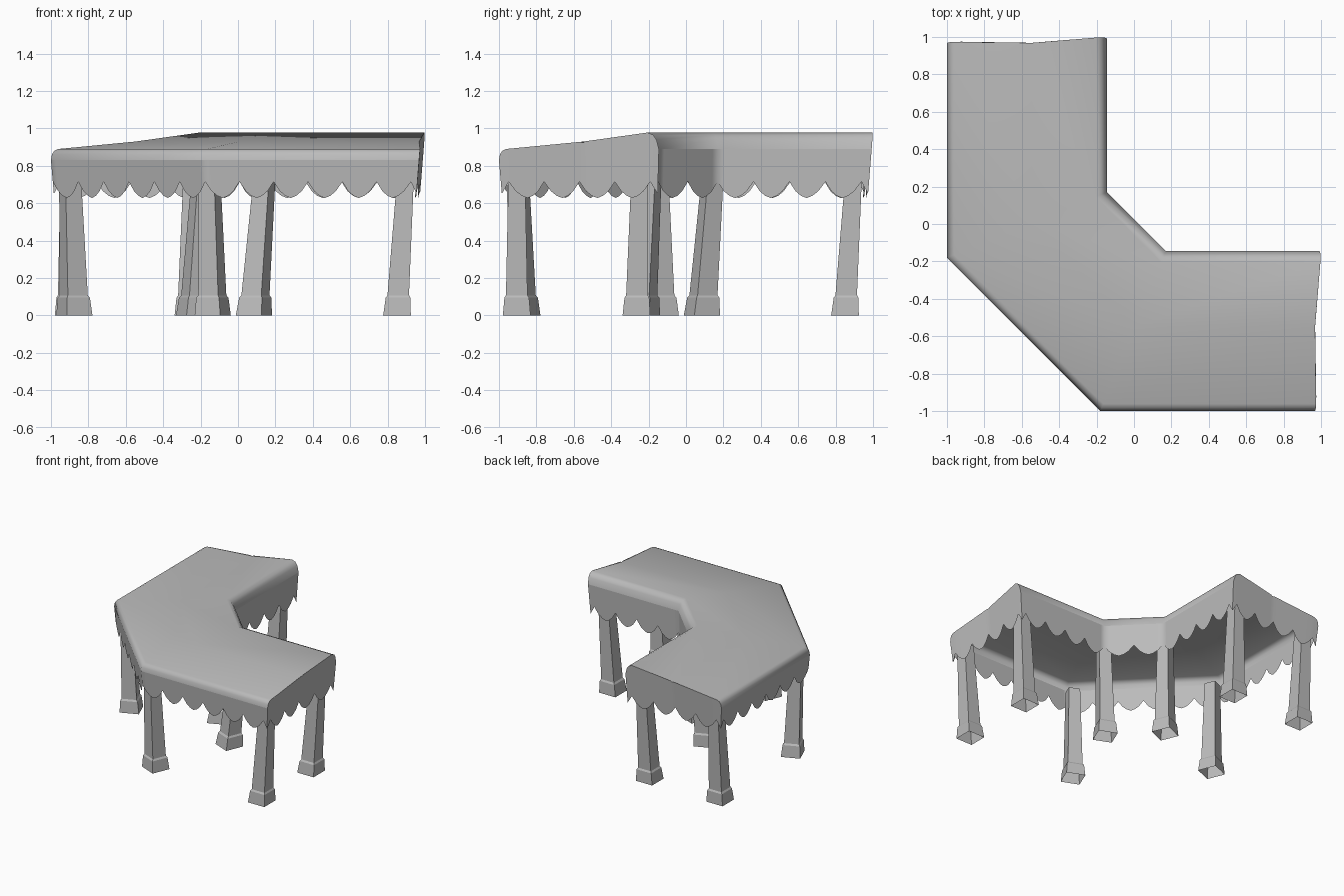
import bpy, bmesh
from math import radians
from mathutils import Vector, Matrix

cube = bpy.data.objects.get("Cube")
if cube:
    bpy.data.objects.remove(cube)

grey = bpy.data.materials.new("plain_grey")
grey.use_nodes = True
grey.diffuse_color = (0.5, 0.5, 0.5, 1)
grey.node_tree.nodes["Principled BSDF"].inputs["Base Color"].default_value = (0.5, 0.5, 0.5, 1)


def make_object(name, bm, angle):
    bmesh.ops.remove_doubles(bm, verts=bm.verts, dist=0.0005)
    bmesh.ops.recalc_face_normals(bm, faces=bm.faces)
    mesh = bpy.data.meshes.new(name)
    bm.to_mesh(mesh)
    bm.free()
    mesh.materials.append(grey)
    obj = bpy.data.objects.new(name, mesh)
    bpy.context.collection.objects.link(obj)
    bpy.ops.object.select_all(action='DESELECT')
    obj.select_set(True)
    bpy.context.view_layer.objects.active = obj
    bpy.ops.object.shade_smooth_by_angle(angle=radians(angle))
    return obj


# Plan of the bent canopy: outer and inner corner at each station
OUTER = [Vector(p) for p in ((-1, .98, 0), (-1, -.18, 0), (-.18, -1, 0), (.98, -1, 0))]
INNER = [Vector(p) for p in ((-.145, 1, 0), (-.145, .17, 0), (.17, -.145, 0), (1, -.145, 0))]
END_DIR = {0: Vector((0, 1, 0)), 3: Vector((1, 0, 0))}
# Roof section from outer eave to inner eave: (fraction across, height)
ROOF = [(0, .83), (.006, .86), (.02, .88), (.045, .89), (.53, .93),
        (.93, .978), (.965, .965), (.985, .94), (1, .89)]
TIP, VALLEY = .628, .715


def pos(i, f, z):
    """Point on a station; the end stations lean in and bow slightly."""
    p = OUTER[i].lerp(INNER[i], f)
    if i in END_DIR:
        bow = .018 * max(0, 1 - abs(f - .53) / .45)
        p = p - END_DIR[i] * ((.98 - z) * .08 + bow)
    return Vector((p.x, p.y, z))


def edge(side, z):
    """Fraction across at which the hanging walls stand."""
    return max(0, .83 - z) * .1 if side == 0 else 1 - max(0, .89 - z) * .03


def roof_z(f):
    for (f0, z0), (f1, z1) in zip(ROOF, ROOF[1:]):
        if f <= f1:
            return z0 + (z1 - z0) * (f - f0) / (f1 - f0)
    return ROOF[-1][1]


def scallops(n, start=0, end=0):
    """Hem of a wall as (fraction along, height)."""
    step = (1 - start - end) / n
    hem = [(0, .65)] if start else []
    for k in range(n):
        for u, z in ((0, VALLEY), (.18, .665), (.34, .64), (.5, TIP), (.66, .64), (.82, .665)):
            hem.append((start + (k + u) * step, z))
    hem.append((1 - end, VALLEY))
    if end:
        hem.append((1, .65))
    return hem


def hem_z(hem, t):
    for (t0, z0), (t1, z1) in zip(hem, hem[1:]):
        if t <= t1 + 1e-6:
            return z0 + (z1 - z0) * (t - t0) / (t1 - t0)
    return hem[-1][1]


def strip(bm, top, bottom):
    a = [bm.verts.new(p) for p in top]
    b = [bm.verts.new(p) for p in bottom]
    for k in range(len(a) - 1):
        bm.faces.new((a[k], a[k + 1], b[k + 1], b[k]))


canopy = bmesh.new()
# Roof sheet
for i in range(3):
    strip_rows = [[pos(j, f, z if j in (1, 2) or f != .53 else z - .005) for f, z in ROOF]
                  for j in (i, i + 1)]
    strip(canopy, *strip_rows)

# Scalloped side walls
for side, counts, gap in ((0, (6, 6, 6), .03), (1, (4, 2, 4), .05)):
    for i, n in enumerate(counts):
        hem = scallops(n, gap if i == 0 else 0, gap if i == 2 else 0)
        eave = ROOF[0][1] if side == 0 else ROOF[-1][1]

        def wall(t, z):
            f = edge(side, z)
            return pos(i, f, z).lerp(pos(i + 1, f, z), t)
        strip(canopy, [wall(t, eave) for t, z in hem], [wall(t, z) for t, z in hem])

# Scalloped end walls
for i in END_DIR:
    hem = scallops(4, .05, .05)
    ts = sorted({t for t, z in hem} | {f for f, z in ROOF})

    def end_wall(t, z):
        lo, hi = edge(0, z), edge(1, z)
        return pos(i, lo + (hi - lo) * t, z)
    strip(canopy, [pos(i, t, roof_z(t) - (.005 if t == .53 else 0)) for t in ts],
          [end_wall(t, hem_z(hem, t)) for t in ts])
make_object("canopy", canopy, 50)


# Posts: flared foot, chamfer and a leaning tapered shaft
def post(name, foot, lean, turn, mirrored):
    bm = bmesh.new()
    if mirrored:
        foot, lean, turn = foot[::-1], lean[::-1], -turn
    rot = Matrix.Rotation(radians(turn), 3, 'Z')
    rings = []
    for z, w in ((0, .148), (.095, .132), (.108, .115), (.78, .088)):
        s = z / .65
        c = Vector((foot[0] + lean[0] * s, foot[1] + lean[1] * s, z))
        rings.append([bm.verts.new(c + rot @ Vector((x * w / 2, y * w / 2, 0)))
                      for x, y in ((-1, -1), (1, -1), (1, 1), (-1, 1))])
    for a, b in zip(rings, rings[1:]):
        for k in range(4):
            bm.faces.new((a[k], a[k - 3], b[k - 3], b[k]))
    bm.faces.new(rings[-1])
    make_object(name, bm, 20)


POSTS = [("outer_end_post", (.85, -.905), (.04, 0), 0),
         ("inner_end_post", (.85, -.265), (.04, .015), 0),
         ("outer_corner_post", (-.135, -.875), (-.015, -.02), -22.5),
         ("inner_corner_post", (.085, -.235), (.05, .04), -22.5)]
for name, foot, lean, turn in POSTS:
    post("front_" + name, foot, lean, turn, False)
    post("side_" + name, foot, lean, turn, True)
